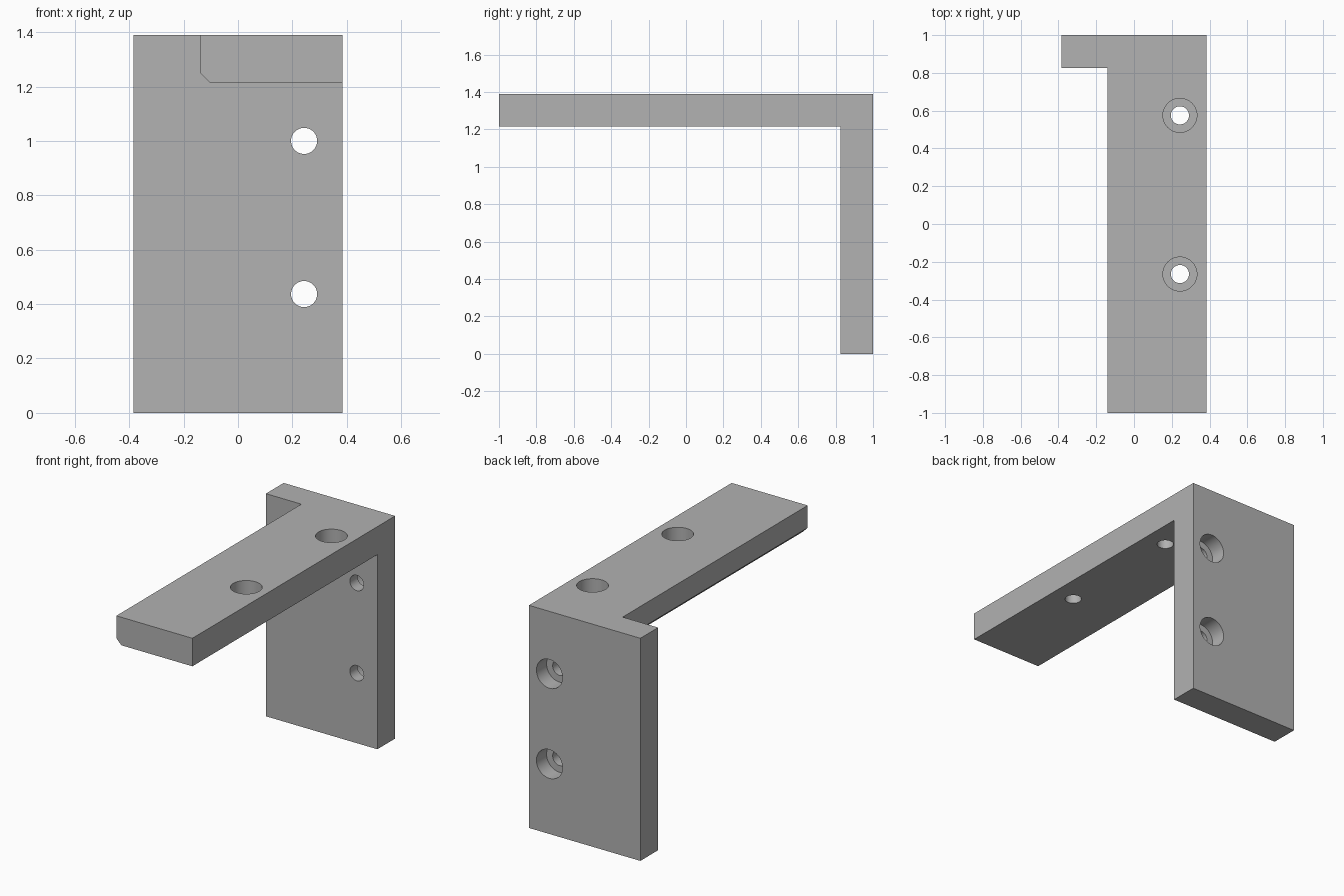
import bpy
import bmesh
import math
from mathutils import Matrix, Vector

cube = bpy.data.objects.get("Cube")
if cube:
    bpy.data.objects.remove(cube, do_unlink=True)

# Overall sizes
HALF_WIDTH, HEIGHT = 0.385, 1.39
ARM_LEFT, ARM_UNDER, WALL_FRONT = -0.14, 1.215, 0.825
CHAMFER = 0.035
HOLE_X, HOLE_R, BORE_R, BORE_DEPTH = 0.243, 0.048, 0.09, 0.1

grey = bpy.data.materials.new("plain grey")
grey.use_nodes = True
grey.diffuse_color = (0.445, 0.445, 0.445, 1)
grey.node_tree.nodes["Principled BSDF"].inputs["Base Color"].default_value = grey.diffuse_color


def add_object(name, bm):
    bmesh.ops.recalc_face_normals(bm, faces=bm.faces)
    mesh = bpy.data.meshes.new(name)
    bm.to_mesh(mesh)
    bm.free()
    mesh.materials.append(grey)
    obj = bpy.data.objects.new(name, mesh)
    bpy.context.collection.objects.link(obj)
    return obj


def extrude_profile(name, points, y0, y1):
    """Extrude an x/z outline along y."""
    bm = bmesh.new()
    face = bm.faces.new([bm.verts.new((x, y0, z)) for x, z in points])
    new = bmesh.ops.extrude_face_region(bm, geom=[face])["geom"]
    verts = [v for v in new if isinstance(v, bmesh.types.BMVert)]
    bmesh.ops.translate(bm, verts=verts, vec=(0, y1 - y0, 0))
    return add_object(name, bm)


def cylinder(name, centre, axis, radius, length):
    bm = bmesh.new()
    turn = Vector(axis).to_track_quat("Z", "Y").to_matrix().to_4x4()
    bmesh.ops.create_cone(bm, cap_ends=True, segments=48, radius1=radius,
                          radius2=radius, depth=length,
                          matrix=Matrix.Translation(centre) @ turn)
    obj = add_object(name, bm)
    obj.hide_render = True
    return obj


def combine(target, tool, operation):
    """Apply a boolean and discard the tool object."""
    mod = target.modifiers.new("combine", "BOOLEAN")
    mod.operation, mod.solver, mod.object = operation, "EXACT", tool
    bpy.context.view_layer.objects.active = target
    bpy.ops.object.modifier_apply(modifier=mod.name)
    bpy.data.objects.remove(tool, do_unlink=True)


# Upright plate at the back
bracket = extrude_profile("angle_bracket", [
    (-HALF_WIDTH, 0), (HALF_WIDTH, 0), (HALF_WIDTH, HEIGHT), (-HALF_WIDTH, HEIGHT)],
    WALL_FRONT, 1)

# Forward arm with one chamfered lower edge
arm = extrude_profile("arm", [
    (ARM_LEFT + CHAMFER, ARM_UNDER), (HALF_WIDTH, ARM_UNDER), (HALF_WIDTH, HEIGHT),
    (ARM_LEFT, HEIGHT), (ARM_LEFT, ARM_UNDER + CHAMFER)], -1, 0.9)
combine(bracket, arm, "UNION")

# Counterbored screw holes, sunk from the top and from the back
screws = [(Vector((HOLE_X, y, HEIGHT)), Vector((0, 0, 1))) for y in (0.575, -0.265)]
screws += [(Vector((HOLE_X, 1, z)), Vector((0, 1, 0))) for z in (1.0, 0.437)]
for surface, axis in screws:
    combine(bracket, cylinder("counterbore_cutter", surface, axis, BORE_R, 2 * BORE_DEPTH), "DIFFERENCE")
    combine(bracket, cylinder("hole_cutter", surface, axis, HOLE_R, 0.5), "DIFFERENCE")

# Clean flat faces, smooth hole walls
bm = bmesh.new()
bm.from_mesh(bracket.data)
bmesh.ops.remove_doubles(bm, verts=bm.verts, dist=0.0001)
bmesh.ops.dissolve_limit(bm, angle_limit=math.radians(1), verts=bm.verts, edges=bm.edges)
bm.to_mesh(bracket.data)
bm.free()
bpy.ops.object.select_all(action="DESELECT")
bracket.select_set(True)
bpy.context.view_layer.objects.active = bracket
bpy.ops.object.shade_smooth_by_angle(angle=math.radians(30))
